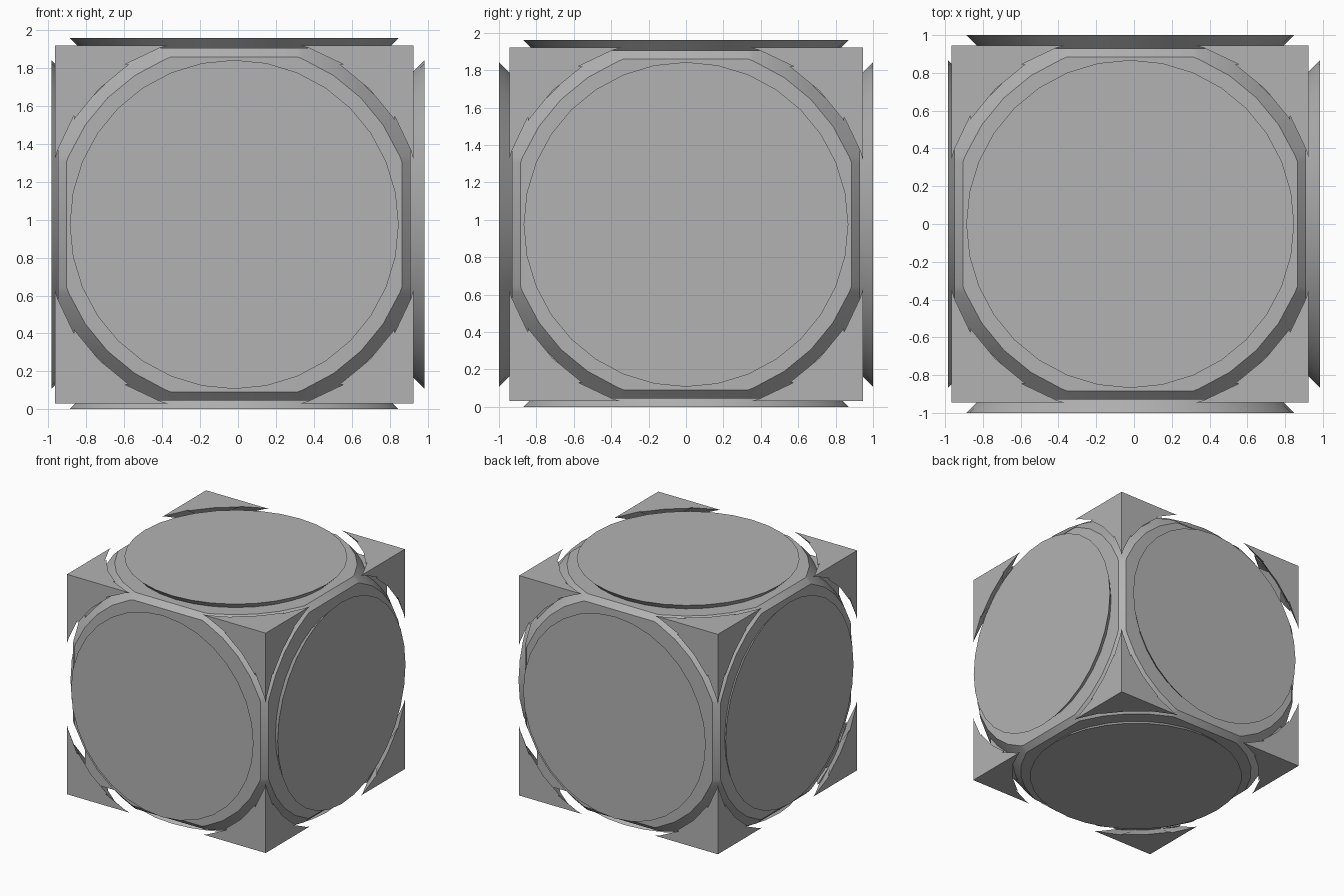
import bpy, bmesh, math
from mathutils import Vector

if "Cube" in bpy.data.objects:
    bpy.data.objects.remove(bpy.data.objects["Cube"])

CENTRE = Vector((-0.02, 0, 0.975))   # centre of the cube frame
H = 0.945                            # half size of the corner frame
FLOOR = 0.93                         # level of the face plates
INSET = 0.885                        # straight limit of the face plates
SEG = 32

grey = bpy.data.materials.new("plain grey")
grey.diffuse_color = (0.45, 0.45, 0.45, 1)
grey.use_nodes = True
grey.node_tree.nodes["Principled BSDF"].inputs["Base Color"].default_value = grey.diffuse_color

# direction of each face and how far its disc stands from the centre
FACES = [("right", (1, 0, 0), 1.005), ("left", (-1, 0, 0), 0.965),
         ("back", (0, 1, 0), 1.0), ("front", (0, -1, 0), 1.0),
         ("top", (0, 0, 1), 0.985), ("bottom", (0, 0, -1), 0.975)]


def axes(d):
    n = Vector(d)
    u = Vector((n.y, n.z, n.x))
    return n, u, n.cross(u)


def ring(d, r, h, limit=9.0):
    """Circle on a face, optionally clipped to a square."""
    n, u, v = axes(d)
    angles = [2 * math.pi * i / SEG for i in range(SEG)]
    if limit < r:
        a = math.acos(limit / r)
        ends = [k * math.pi / 2 + s * a for k in range(4) for s in (-1, 1)]
        angles = [t for t in angles
                  if max(abs(math.cos(t)), abs(math.sin(t))) * r < limit] + ends
    return [n * h + (u * math.cos(t) + v * math.sin(t)) * r for t in angles]


def hull(name, points):
    bm = bmesh.new()
    for p in points:
        bm.verts.new(p)
    bmesh.ops.convex_hull(bm, input=bm.verts[:])
    bmesh.ops.dissolve_limit(bm, angle_limit=0.005, verts=bm.verts[:], edges=bm.edges[:])
    bmesh.ops.recalc_face_normals(bm, faces=bm.faces[:])
    me = bpy.data.meshes.new(name)
    bm.to_mesh(me)
    bm.free()
    me.materials.append(grey)
    ob = bpy.data.objects.new(name, me)
    ob.location = CENTRE
    bpy.context.collection.objects.link(ob)
    return ob


def activate(ob):
    bpy.ops.object.select_all(action='DESELECT')
    ob.select_set(True)
    bpy.context.view_layer.objects.active = ob


# corner frame: a cube with an undercut round recess in every face
frame = hull("corner_frame", [(x, y, z) for x in (-H, H) for y in (-H, H) for z in (-H, H)])
for name, d, h in FACES:
    cutter = hull("recess_cutter", ring(d, 1.11, 0.845) + ring(d, 0.905, 1.05))
    cutter.hide_render = True
    m = frame.modifiers.new("recess", 'BOOLEAN')
    m.operation = 'DIFFERENCE'
    m.solver = 'EXACT'
    m.object = cutter
    activate(frame)
    bpy.context.view_layer.update()
    bpy.ops.object.modifier_apply(modifier=m.name)
    bpy.data.objects.remove(cutter)

# inner body: six clipped round plates joined by bevels
parts = [frame, hull("inner_body", [p for _, d, _ in FACES
                                    for p in ring(d, 0.945, FLOOR, INSET)])]

# flared disc on every face, sunk slightly into the plate
for name, d, h in FACES:
    low = FLOOR - 0.01
    parts.append(hull(name + "_disc", ring(d, 0.868, h) + ring(d, 0.868 - (h - low), low)))

for ob in parts:
    activate(ob)
    bpy.ops.object.shade_smooth_by_angle(angle=math.radians(30))
